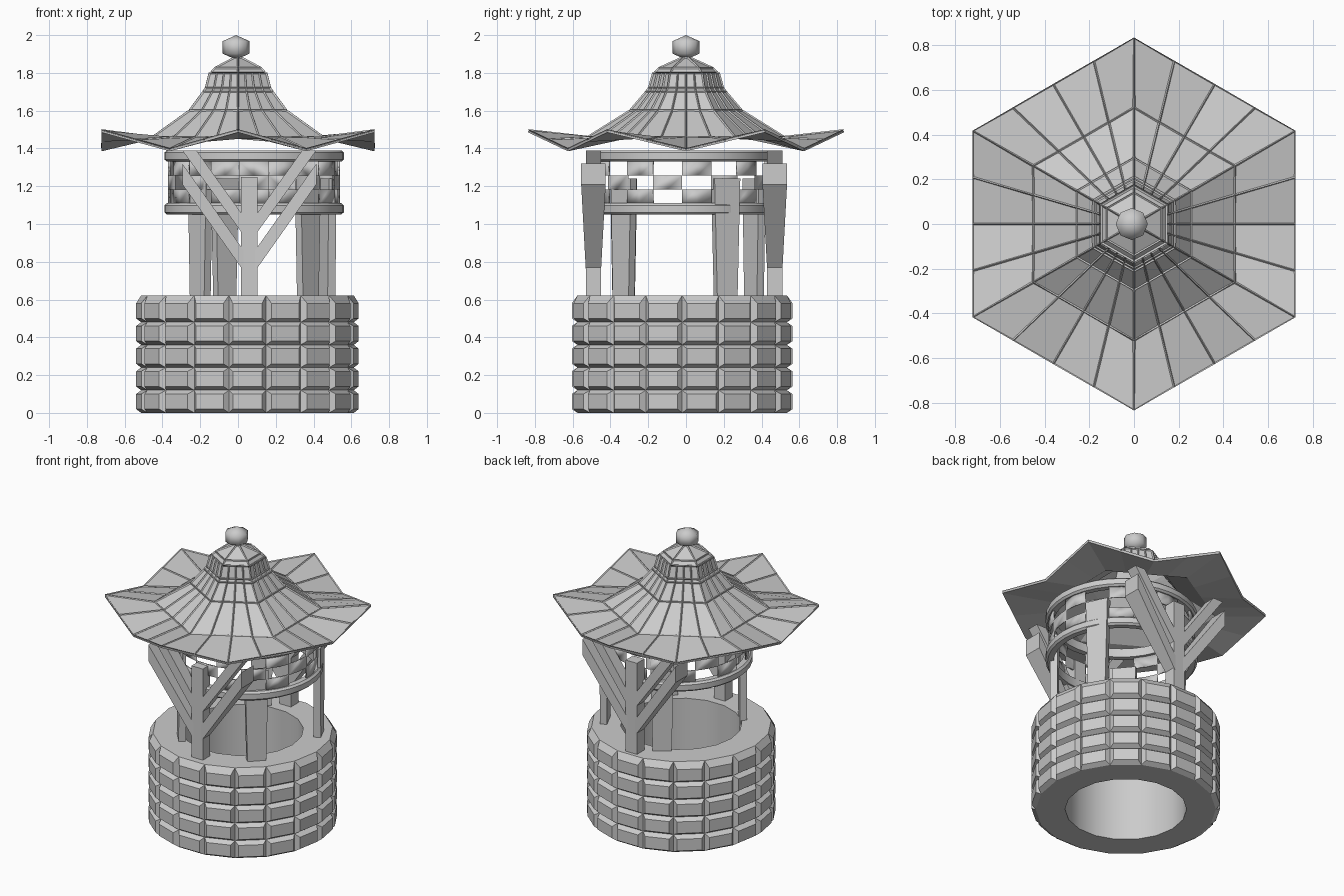
import bpy, bmesh
from math import sin, cos, pi, radians
from mathutils import Vector, Matrix

if "Cube" in bpy.data.objects:
    bpy.data.objects.remove(bpy.data.objects["Cube"])


def finish(name, bm, smooth=False):
    bmesh.ops.recalc_face_normals(bm, faces=bm.faces)
    me = bpy.data.meshes.new(name)
    bm.to_mesh(me)
    bm.free()
    ob = bpy.data.objects.new(name, me)
    bpy.context.collection.objects.link(ob)
    if smooth:
        for p in me.polygons:
            p.use_smooth = True
    return ob


def ring(bm, r, z, n, c=(0, 0)):
    return [bm.verts.new((c[0] + r * cos(2 * pi * i / n), c[1] + r * sin(2 * pi * i / n), z)) for i in range(n)]


def bridge(bm, a, b):
    n = len(a)
    return [bm.faces.new((a[i], a[(i + 1) % n], b[(i + 1) % n], b[i])) for i in range(n)]


def prism(name, pts, widths, y):
    """Outline in x,z given a y-thickness at each point."""
    bm = bmesh.new()
    a = [bm.verts.new((p[0], y - w / 2, p[1])) for p, w in zip(pts, widths)]
    b = [bm.verts.new((p[0], y + w / 2, p[1])) for p, w in zip(pts, widths)]
    bm.faces.new(a)
    bm.faces.new(b[::-1])
    bridge(bm, a, b)
    return finish(name, bm)


# Stone well: every outer and top face becomes one bevelled block
C = (0.05, -0.02)
N = 18
bm = bmesh.new()
outer = [ring(bm, 0.563, 0.12 * k, N, C) for k in range(6)]
top_in, bot_in = ring(bm, 0.38, 0.60, N, C), ring(bm, 0.38, 0, N, C)
stones = []
for a, b in zip(outer, outer[1:]):
    stones += bridge(bm, a, b)
stones += bridge(bm, outer[-1], top_in)
for f in bridge(bm, top_in, bot_in):
    f.smooth = True
bridge(bm, bot_in, outer[0])
bmesh.ops.recalc_face_normals(bm, faces=bm.faces)
bmesh.ops.inset_individual(bm, faces=stones, thickness=0.02, depth=0.03, use_even_offset=True)
for v in bm.verts:
    if v.co.z > 0.6:
        v.co.z = 0.622
finish("stone_well", bm)

# Front and back posts with paired braces
PX = 0.06
for side, y in (("front", -0.49), ("back", 0.47)):
    prism(side + "_post", [(PX - .043, .55), (PX + .043, .55), (PX + .043, 1.25), (PX - .043, 1.25)], [.08] * 4, y)
    for s, lr in ((-1, "left"), (1, "right")):
        low = [(.03, .75), (.355, 1.21), (.355, 1.32), (.03, .86)]
        prism(f"{side}_{lr}_lower_brace", [(PX + s * x, z) for x, z in low], [.08, .13, .13, .08], y)
        up = [(.03, .94), (.355, 1.39), (.28, 1.39), (.03, 1.04)]
        prism(f"{side}_{lr}_upper_brace", [(PX + s * x, z) for x, z in up], [.08] * 4, y)

# Plain plank posts, wider at the top
for name, x, y, ang in (("right_front_post", .37, -.33, -45), ("right_back_post", .47, .21, 25),
                        ("left_back_post", -.07, .36, 125), ("left_front_post", -.20, -.33, 220)):
    bm = bmesh.new()
    bmesh.ops.create_cube(bm, size=1)
    for v in bm.verts:
        t = v.co.z + 0.5
        v.co = Vector((v.co.x * .045, v.co.y * (.115 + .035 * t), .55 + .69 * t))
    bmesh.ops.transform(bm, verts=bm.verts, matrix=Matrix.Translation((x, y, 0)) @ Matrix.Rotation(radians(ang), 4, 'Z'))
    finish(name, bm)

# Two round hoops
HC = (0.085, -0.02)
for name, z0 in (("lower_hoop", 1.05), ("upper_hoop", 1.33)):
    bm = bmesh.new()
    prof = [(.425, 0), (.462, 0), (.475, .012), (.475, .048), (.462, .06), (.425, .06)]
    rs = [ring(bm, r, z0 + z, 36, HC) for r, z in prof]
    for i in range(len(rs)):
        bridge(bm, rs[i], rs[(i + 1) % len(rs)])
    ob = finish(name, bm, True)
    ob.data.set_sharp_from_angle(angle=radians(30))

# Chequered band between the hoops
bm = bmesh.new()
rs = [ring(bm, .455, 1.11 + .0733 * k, 36, HC) for k in range(4)]
for k in range(3):
    for i, f in enumerate(bridge(bm, rs[k], rs[k + 1])):
        if (i // 2 + k) % 2:
            bm.faces.remove(f)
band = finish("chequered_band", bm, True)
m = band.modifiers.new("thick", 'SOLIDIFY')
m.thickness = .012

# Six-sided roof with upturned corners, four strips per side
def hex_ring(bm, r, z, lift=0.0):
    out = []
    for k in range(6):
        a, b = (Vector((r * cos(t), r * sin(t), 0)) for t in (pi / 2 + k * pi / 3, pi / 2 + (k + 1) * pi / 3))
        for j in range(4):
            p = a.lerp(b, j / 4)
            p.z = z + lift * abs(1 - j / 2)
            out.append(bm.verts.new(p))
    return out


def roof_mesh():
    bm = bmesh.new()
    rs = [hex_ring(bm, *a) for a in ((.835, 1.395, .1), (.52, 1.46), (.295, 1.60), (.21, 1.70),
                                     (.195, 1.72), (.172, 1.80))]
    for a, b in zip(rs, rs[1:]):
        bridge(bm, a, b)
    cap = [ring(bm, r, z, 6) for r, z in ((.165, 1.80), (.14, 1.825), (.02, 1.88))]
    for c in cap:
        bmesh.ops.rotate(bm, verts=c, matrix=Matrix.Rotation(pi / 6, 3, 'Z'))
    bridge(bm, cap[0], cap[1])
    bridge(bm, cap[1], cap[2])
    return bm


roof = finish("roof", roof_mesh())
m = roof.modifiers.new("thick", 'SOLIDIFY')
m.thickness = .01
ribs = finish("roof_ribs", roof_mesh())
m = ribs.modifiers.new("ribs", 'WIREFRAME')
m.thickness = .014
m.use_even_offset = False

# Finial ball
bm = bmesh.new()
bmesh.ops.create_uvsphere(bm, u_segments=8, v_segments=3, radius=1,
                          matrix=Matrix.Translation((-.01, 0, 1.935)) @ Matrix.Diagonal((.083, .083, .065, 1)))
finish("finial", bm, True)
